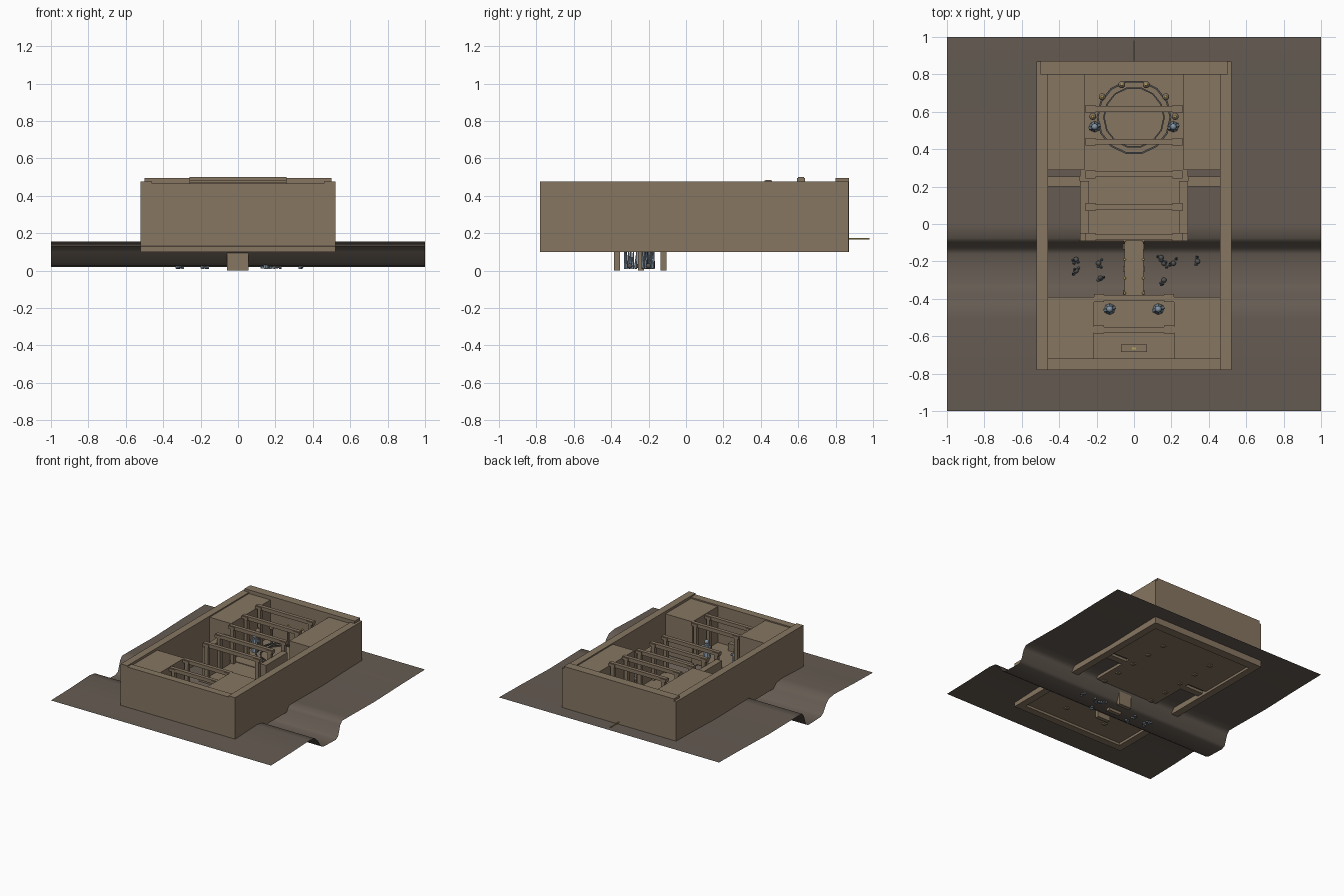
import bpy, bmesh, random
from math import cos, sin, pi
from mathutils import Vector

random.seed(4)
cube = bpy.data.objects.get("Cube")
if cube:
    bpy.data.objects.remove(cube, do_unlink=True)


def material(name, rgb):
    m = bpy.data.materials.new(name)
    m.diffuse_color = (*rgb, 1)
    m.use_nodes = True
    for n in m.node_tree.nodes:
        if n.type == 'BSDF_PRINCIPLED':
            n.inputs["Base Color"].default_value = (*rgb, 1)
    return m


WOOD = material("brown wood", (0.24, 0.18, 0.12))
EARTH = material("dark earth", (0.13, 0.105, 0.085))
STEEL = material("blue grey steel", (0.23, 0.3, 0.37))
IRON = material("dark iron", (0.09, 0.09, 0.09))
GOLD = material("gold", (0.5, 0.38, 0.1))


def finish(name, bm, mat, smooth=False):
    mesh = bpy.data.meshes.new(name)
    bm.to_mesh(mesh)
    bm.free()
    mesh.materials.append(mat)
    for p in mesh.polygons:
        p.use_smooth = smooth
    ob = bpy.data.objects.new(name, mesh)
    bpy.context.scene.collection.objects.link(ob)
    return ob


def box(name, x0, x1, y0, y1, z0, z1, mat=WOOD):
    bm = bmesh.new()
    bmesh.ops.create_cube(bm, size=1)
    for v in bm.verts:
        v.co = ((x0 + x1) / 2 + v.co.x * (x1 - x0),
                (y0 + y1) / 2 + v.co.y * (y1 - y0),
                (z0 + z1) / 2 + v.co.z * (z1 - z0))
    return finish(name, bm, mat)


def pair(name, x0, x1, *rest):
    box("left_" + name, x0, x1, *rest)
    box("right_" + name, -x1, -x0, *rest)


def rod(name, a, b, r0, r1, mat, sides=8):
    a, b = Vector(a), Vector(b)
    d = b - a
    bm = bmesh.new()
    bmesh.ops.create_cone(bm, cap_ends=True, segments=sides,
                          radius1=r0, radius2=r1, depth=d.length)
    bmesh.ops.rotate(bm, verts=bm.verts, matrix=Vector((0, 0, 1)).rotation_difference(d).to_matrix())
    bmesh.ops.translate(bm, verts=bm.verts, vec=(a + b) / 2)
    return finish(name, bm, mat)


def ball(name, pos, r, mat):
    bm = bmesh.new()
    bmesh.ops.create_uvsphere(bm, u_segments=10, v_segments=6, radius=r)
    bmesh.ops.translate(bm, verts=bm.verts, vec=pos)
    return finish(name, bm, mat, True)


# ground sheet with a ditch running across
profile = [(-1, .13), (-.75, .135), (-.5, .145), (-.43, .135), (-.39, .1), (-.35, .04), (-.32, .025),
           (-.16, .02), (-.13, .035), (-.1, .12), (-.075, .145), (0, .145), (.35, .14), (.7, .15), (1, .155)]
bm = bmesh.new()
rows = [[bm.verts.new((x, y, z)) for x in (-1, 1)] for y, z in profile]
for a, b in zip(rows, rows[1:]):
    bm.faces.new((a[0], a[1], b[1], b[0]))
finish("ground", bm, EARTH, True)

# outer walls
pair("side_wall", .46, .52, -.78, .87, .1, .475)
box("front_wall", -.46, .46, -.78, -.72, .1, .465)
box("back_wall", -.5, .5, .8, .872, .1, .495)

# high corner platforms
pair("back_platform", .265, .46, .29, .8, .12, .465)
pair("front_platform", .215, .46, -.72, -.39, .12, .455)

# lower floors and the middle hall
box("back_floor", -.265, .265, .29, .8, .12, .165)
box("middle_floor", -.29, .29, -.09, .29, .12, .16)
box("front_floor", -.215, .215, -.72, -.38, .12, .16)
pair("middle_wall", .24, .29, -.05, .23, .12, .4)
pair("side_walkway", .29, .46, .2, .255, .12, .2)

# lintel frames
frames = [(.615, .5, .26), (.44, .485, .26), (.265, .47, .26), (.09, .465, .26),
          (-.07, .455, .26), (-.395, .455, .215), (-.565, .45, .215)]
for y, top, w in frames:
    box("lintel", -w, w, y - .015, y + .015, top - .03, top)
    pair("lintel_cap", w - .055, w, y - .021, y + .021, top - .025, top - .004)
    pair("frame_post", w - .045, w - .015, y - .014, y + .014, .11, top - .025)

# bridge over the ditch
box("bridge_deck", -.05, .05, -.39, -.08, .13, .15)
for y in (-.37, -.24, -.12):
    box("bridge_pier", -.06, .055, y - .016, y + .016, 0, .13)
for y in (-.37, -.29, -.19, -.09):
    for x in (-.05, .05):
        ball("bridge_stud", (x, y, .15), .007, GOLD)

# spikes in the ditch
clusters = [(-.31, -.19), (-.31, -.25), (-.19, -.21), (-.18, -.29), (.145, -.18),
            (.16, -.21), (.21, -.21), (.34, -.2), (.16, -.3)]
for cx, cy in clusters:
    for i in range(3):
        x, y = cx + random.uniform(-.02, .02), cy + random.uniform(-.025, .025)
        rod("spike", (x, y, .01), (x + random.uniform(-.01, .01), y + random.uniform(-.01, .01), .12),
            .009, .002, STEEL, 6)
    ball("ditch_stone", (cx, cy, .025), .014, IRON)


# round table edge made from two low rings
def ring(name, r, width, sides, z):
    bm = bmesh.new()
    loops = [[bm.verts.new((k * cos(2 * pi * i / sides), .57 + k * sin(2 * pi * i / sides), h))
              for i in range(sides)]
             for k, h in ((r - width, z - .01), (r - width, z), (r, z), (r, z - .01))]
    for a, b in zip(loops, loops[1:] + loops[:1]):
        for i in range(sides):
            j = (i + 1) % sides
            bm.faces.new((a[i], a[j], b[j], b[i]))
    bmesh.ops.recalc_face_normals(bm, faces=bm.faces)
    finish(name, bm, IRON)


ring("outer_ring", .2, .01, 14, .185)
ring("inner_ring", .165, .008, 14, .18)

# posts with round tops behind the ring
for x, y in ((.065, .745), (.17, .68), (.22, .575)):
    for s in (-1, 1):
        rod("ring_post", (s * x, y, .16), (s * x, y, .3), .01, .01, WOOD)
        ball("ring_post_top", (s * x, y, .31), .019, WOOD)
        ball("ring_post_stud", (s * x, y, .33), .007, GOLD)

# standing guards
for x, y in ((.21, .52), (.13, -.455)):
    for s in (-1, 1):
        rod("guard_body", (s * x, y, .16), (s * x, y, .27), .03, .018, STEEL)
        rod("guard_arms", (s * x - .032, y - .01, .25), (s * x + .032, y + .01, .25), .01, .01, STEEL)
        ball("guard_head", (s * x, y, .29), .018, STEEL)

# chest and back rod
box("chest", -.07, .07, -.685, -.645, .16, .22)
box("chest_latch", -.012, .012, -.672, -.66, .22, .226, GOLD)
rod("back_rod", (0, .87, .17), (0, .98, .17), .004, .004, GOLD)
